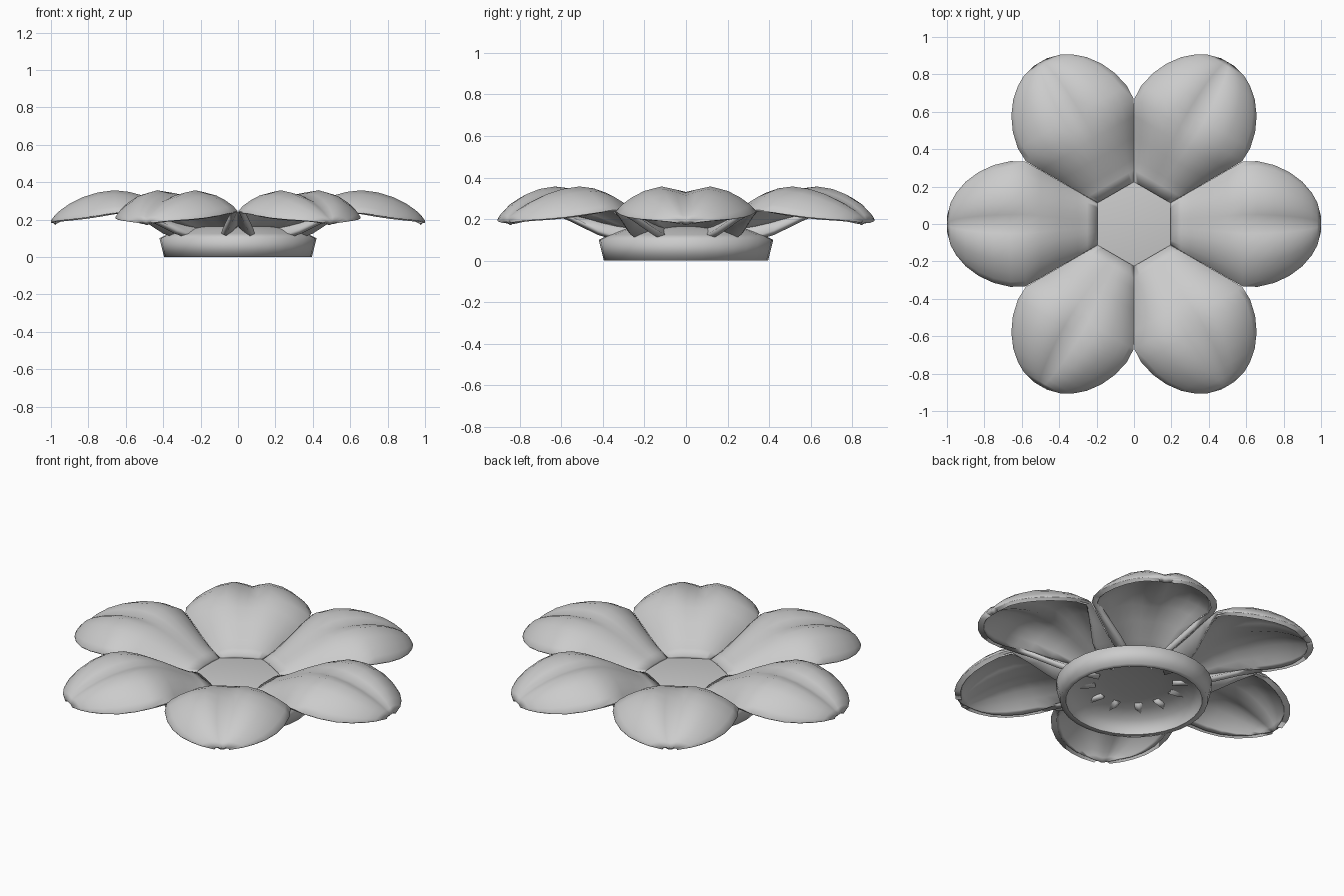
import bpy, bmesh, math

if "Cube" in bpy.data.objects:
    bpy.data.objects.remove(bpy.data.objects["Cube"])


def make_object(name, verts, faces):
    mesh = bpy.data.meshes.new(name)
    mesh.from_pydata(verts, [], faces)
    bm = bmesh.new()
    bm.from_mesh(mesh)
    bmesh.ops.remove_doubles(bm, verts=bm.verts, dist=0.0005)
    bm.to_mesh(mesh)
    bm.free()
    obj = bpy.data.objects.new(name, mesh)
    bpy.context.collection.objects.link(obj)
    return obj


def smooth(obj, angle):
    bpy.ops.object.select_all(action='DESELECT')
    obj.select_set(True)
    bpy.context.view_layer.objects.active = obj
    bpy.ops.object.shade_smooth_by_angle(angle=math.radians(angle))


# Hollow flower cup: a revolved shell with a flat centre on top
profile = [(0, .12), (.15, .115), (.26, .10), (.33, .07), (.36, .03), (.365, 0),
           (.395, 0), (.42, .10), (.37, .125), (.30, .15), (.24, .165), (0, .165)]
SEG = 32
verts, faces = [], []
for r, z in profile:
    for i in range(SEG):
        a = 2 * math.pi * i / SEG
        verts.append((r * math.cos(a), r * math.sin(a), z))
for j in range(len(profile) - 1):
    for i in range(SEG):
        k = (i + 1) % SEG
        faces.append((j * SEG + i, (j + 1) * SEG + i, (j + 1) * SEG + k, j * SEG + k))
cup = make_object("flower_cup", verts, faces)
bm = bmesh.new()
bm.from_mesh(cup.data)
bmesh.ops.recalc_face_normals(bm, faces=bm.faces)
bm.to_mesh(cup.data)
bm.free()
smooth(cup, 80)

# Petal stations: distance out, half width, edge height, crown height,
# and how far the side edges tuck inward and downward near the cup
stations = [(.195, .112, .165, .18, .05, .08), (.25, .144, .168, .20, .07, .085),
            (.30, .173, .172, .225, .08, .085), (.40, .23, .195, .28, .07, .07),
            (.50, .288, .225, .326, .035, .035), (.58, .333, .245, .348, .005, .01),
            (.66, .336, .238, .357, 0, .005), (.75, .315, .225, .345, 0, .005),
            (.83, .278, .213, .32, 0, .005), (.90, .226, .205, .285, 0, .005),
            (.95, .168, .20, .25, 0, .005), (.98, .115, .195, .222, 0, .005),
            (1.0, .04, .187, .195, 0, .005)]
# Cross-section: side position, height share
half = [(1, 0), (.92, .26), (.78, .55), (.6, .82), (.35, 1), (.15, 1), (0, 1)]
groove = {.15: .12, 0: .26}


def petal(index):
    a = math.radians(60 * index)
    c, s = math.cos(a), math.sin(a)
    verts, faces = [], []
    for x, w, edge, crown, tuck, drop in stations:
        # The central groove fades in towards the tip
        g = max(0, min(1, (x - .45) / .2))
        side = [(w - tuck, edge - drop)]
        side += [(v * w, edge + (crown - edge) * (h - g * groove.get(v, 0))) for v, h in half]
        row = [(-y, z) for y, z in side] + side[-2::-1]
        for y, z in row:
            verts.append((x * c - y * s, x * s + y * c, z))
    n = len(row)
    for j in range(len(stations) - 1):
        for i in range(n - 1):
            p = j * n + i
            faces.append((p, p + n, p + n + 1, p + 1))
    obj = make_object(f"petal_{index + 1}", verts, faces)
    smooth(obj, 60)
    mod = obj.modifiers.new("thickness", 'SOLIDIFY')
    mod.thickness = 0.032
    mod.offset = -1


for i in range(6):
    petal(i)
